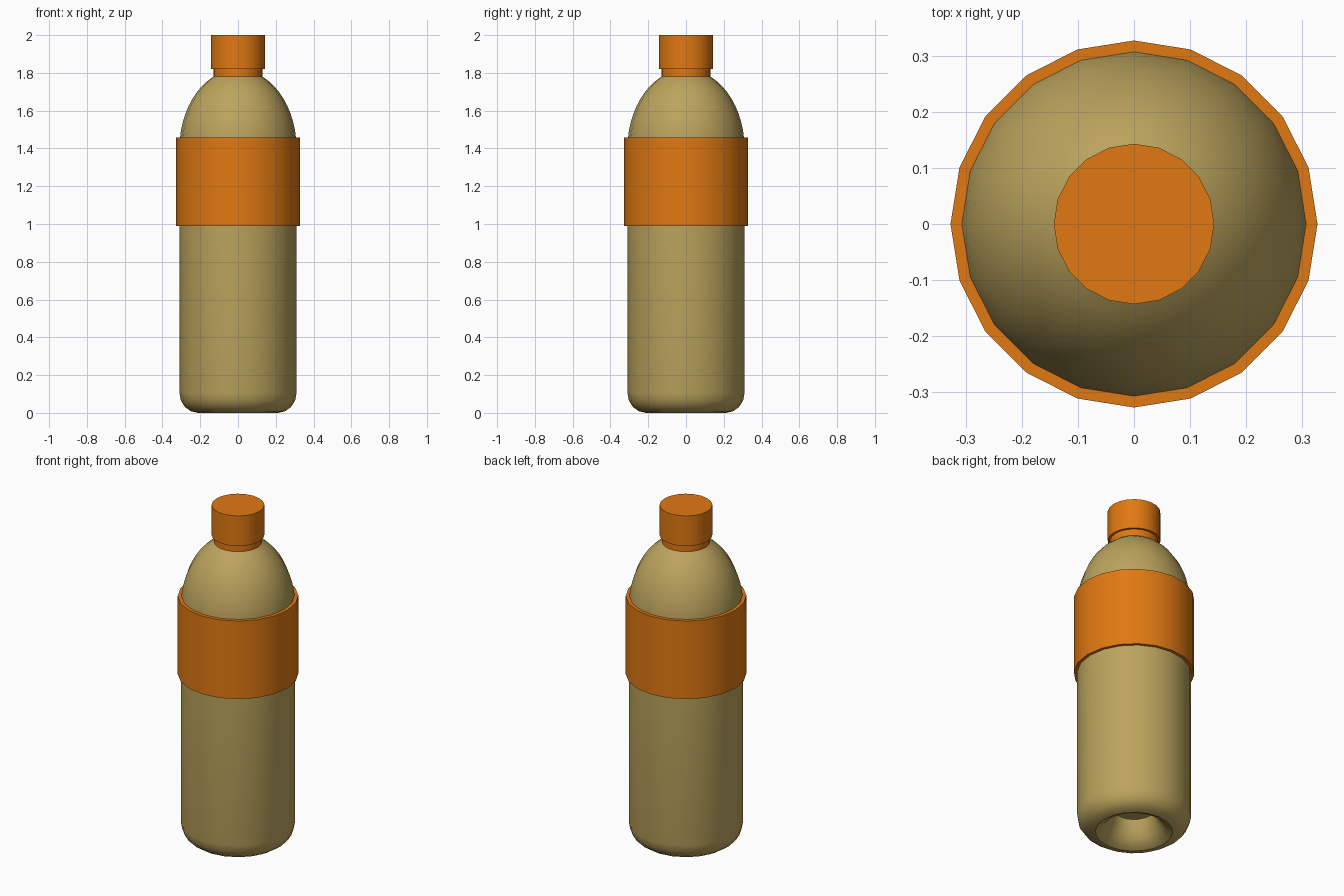
import bpy, bmesh, math

if "Cube" in bpy.data.objects:
    bpy.data.objects.remove(bpy.data.objects["Cube"])

SIDES = 20


def material(name, color):
    m = bpy.data.materials.new(name)
    m.diffuse_color = (*color, 1)
    m.use_nodes = True
    m.node_tree.nodes["Principled BSDF"].inputs["Base Color"].default_value = m.diffuse_color
    return m


def lathe(name, profile, mat, cap_start=False, cap_end=False):
    """Revolve (radius, z) points, listed bottom/inside to top, around z."""
    bm = bmesh.new()
    rings = []
    for r, z in profile:
        rings.append([bm.verts.new((r * math.cos(2 * math.pi * i / SIDES),
                                    r * math.sin(2 * math.pi * i / SIDES), z))
                      for i in range(SIDES)])
    for a, b in zip(rings, rings[1:]):
        for i in range(SIDES):
            j = (i + 1) % SIDES
            bm.faces.new((a[i], a[j], b[j], b[i]))
    if cap_start:
        bm.faces.new(rings[0][::-1])
    if cap_end:
        bm.faces.new(rings[-1])
    mesh = bpy.data.meshes.new(name)
    bm.to_mesh(mesh)
    bm.free()
    mesh.materials.append(mat)
    obj = bpy.data.objects.new(name, mesh)
    bpy.context.collection.objects.link(obj)
    bpy.ops.object.select_all(action='DESELECT')
    obj.select_set(True)
    bpy.context.view_layer.objects.active = obj
    bpy.ops.object.shade_smooth_by_angle(angle=math.radians(35))
    return obj


tan = material("tan_plastic", (0.50, 0.37, 0.11))
orange = material("orange_plastic", (0.75, 0.19, 0.006))

# Body: recessed base, rounded foot, straight wall, elliptical shoulder
R = 0.31
base = [(0.11, 0.14), (0.125, 0.09), (0.15, 0.045), (0.178, 0.014), (0.21, 0.0)]
foot = [(0.21 + 0.10 * math.sin(a), 0.105 - 0.105 * math.cos(a))
        for a in (math.radians(d) for d in (22.5, 45, 67.5, 90))]
shoulder = []
end = math.acos(0.13 / R)
for k in range(11):
    a = end * k / 10
    shoulder.append((R * math.cos(a), 1.40 + 0.38 * math.sin(a) / math.sin(end)))
lathe("bottle_body", base + foot + [(R, 0.99)] + shoulder, tan, cap_start=True)

# Label: raised sleeve with flat lips meeting the body
lathe("label_sleeve", [(0.305, 0.99), (0.327, 0.99), (0.327, 1.457), (0.303, 1.457)], orange)

# Cap: narrow collar under a wider closed top
lathe("cap", [(0.13, 1.775), (0.13, 1.82), (0.143, 1.82), (0.143, 2.0)],
      orange, cap_end=True)
